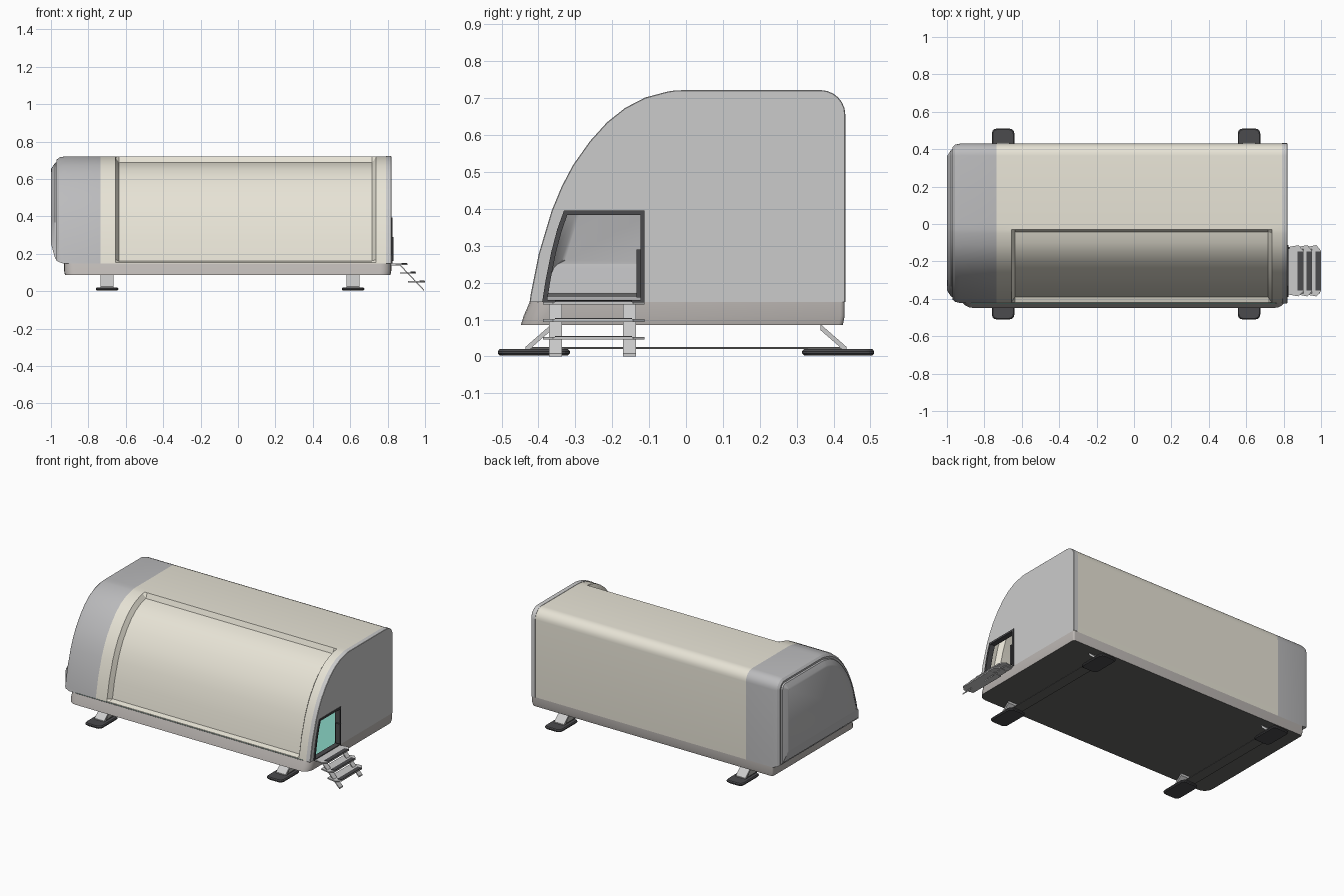
import bpy, bmesh, math
from mathutils import Vector

if "Cube" in bpy.data.objects:
    bpy.data.objects.remove(bpy.data.objects["Cube"])


def mat(name, r, g, b):
    m = bpy.data.materials.new(name)
    m.diffuse_color = (r, g, b, 1)
    m.use_nodes = True
    m.node_tree.nodes["Principled BSDF"].inputs["Base Color"].default_value = m.diffuse_color
    return m


CREAM = mat("cream", .80, .77, .67)
PALE = mat("pale", .78, .77, .79)
GREY = mat("mid_grey", .50, .50, .51)
WARM = mat("warm_grey", .50, .47, .45)
DARK = mat("dark", .07, .07, .075)
UNDER = mat("underside", .13, .13, .125)
TEAL = mat("teal", .25, .65, .55)
LIGHT = mat("light_grey", .62, .62, .62)


def loft(name, rings, m, closed=True, cap0=False, cap1=False):
    """Skin a list of equal-length point rings."""
    bm = bmesh.new()
    vs = [[bm.verts.new(p) for p in r] for r in rings]
    n = len(rings[0])
    for a, b in zip(vs, vs[1:]):
        for i in range(n if closed else n - 1):
            j = (i + 1) % n
            bm.faces.new((a[i], a[j], b[j], b[i]))
    if cap0:
        bm.faces.new(vs[0][::-1])
    if cap1:
        bm.faces.new(vs[-1])
    bmesh.ops.recalc_face_normals(bm, faces=bm.faces)
    me = bpy.data.meshes.new(name)
    bm.to_mesh(me)
    bm.free()
    o = bpy.data.objects.new(name, me)
    bpy.context.collection.objects.link(o)
    me.materials.append(m)
    return o


def box(name, x0, x1, y0, y1, z0, z1, m):
    q = [(x0, y0), (x1, y0), (x1, y1), (x0, y1)]
    return loft(name, [[(x, y, z) for x, y in q] for z in (z0, z1)], m, True, True, True)


def plan(x0, x1, y0, y1, rf, rb, z, n=5):
    """Rounded rectangle at height z: front radius rf, back radius rb."""
    pts = []
    for cx, cy, r, a in ((x1 - rf, y0 + rf, rf, -90), (x1 - rb, y1 - rb, rb, 0),
                         (x0 + rb, y1 - rb, rb, 90), (x0 + rf, y0 + rf, rf, 180)):
        for k in range(n + 1):
            t = math.radians(a + 90 * k / n)
            pts.append((cx + r * math.cos(t), cy + r * math.sin(t), z))
    return pts


def strip(name, path, t, axis, a0, a1, m):
    """Thin bent plate: path in (u, z), thickness t, extruded along axis x or y."""
    loop = list(path) + [(u, z - t) for u, z in reversed(path)]
    P = (lambda a, u, z: (a, u, z)) if axis == 'x' else (lambda a, u, z: (u, a, z))
    return loft(name, [[P(a, u, z) for u, z in loop] for a in (a0, a1)], m, True, True, True)


# Hull cross-section (y, z)
PROFILE = [(-.422, .147), (-.421, .153), (-.419, .168), (-.397, .278), (-.362, .395),
           (-.335, .46), (-.305, .517), (-.259, .582), (-.213, .633), (-.164, .672),
           (-.11, .70), (-.05, .716), (-.03, .719), (0, .72)]
PROFILE += [(.365 + .065 * math.sin(math.radians(a)), .655 + .065 * math.cos(math.radians(a)))
            for a in range(0, 91, 15)] + [(.43, .147)]


def section(x, inset=0, zmin=0, lo=0, hi=99):
    pts = []
    for i, p in enumerate(PROFILE):
        a = Vector(PROFILE[max(i - 1, 0)])
        b = Vector(PROFILE[min(i + 1, len(PROFILE) - 1)])
        d = (b - a).normalized()
        k = inset if lo <= i <= hi else 0
        pts.append((x, p[0] + d.y * k, max(p[1] - d.x * k, zmin)))
    return pts


# Main hull with the long recessed front panel
hull = [section(x, .03 if rec else 0, 0, 2, 11) for x, rec in
        ((-.735, 0), (-.655, 0), (-.637, 1), (.717, 1), (.737, 0), (.79, 0))]
loft("hull", hull, CREAM, False)

# Rear shell segment and bulged end cap
loft("rear_shell", [section(-.735), section(-.93), section(-.957, .006, .155),
                    section(-.97, .018, .163), section(-.968, .032, .17)], GREY)
loft("rear_cap", [section(-.966, .03, .165), section(-.978, .034, .175),
                  section(-.996, .062, .24), section(-1, .072, .25)], GREY, True, False, True)

# Door outline (y, z), its curved side follows the hull
DOOR = [(-.39, .147), (-.38, .21), (-.366, .28), (-.349, .345), (-.331, .395),
        (-.112, .395), (-.112, .147)]

# Entry end wall with a notch for the door, plus its edge band
wall = section(.82) + [(.82, y, z) for y, z in reversed(DOOR)]
loft("end_wall", [wall], PALE, cap1=True)
loft("end_band", [section(.79), section(.79, -.002), section(.818, -.002), section(.82)], PALE, False)

# Door frame
inner = [(-.376, .153), (-.366, .215), (-.353, .28), (-.337, .34), (-.322, .383),
         (-.124, .383), (-.124, .153)]
loft("door_frame", [[(x, y, z) for y, z in l] for x, l in
                    ((.79, DOOR), (.825, DOOR), (.825, inner), (.79, inner), (.79, DOOR))], DARK)
box("door_handle", .80, .832, -.134, -.122, .16, .29, DARK)

# Base skirt, underside and floor
loft("base_skirt", [plan(-.93, .82, -.424, .43, .06, .012, .147),
                    plan(-.93, .82, -.44, .43, .06, .012, .11),
                    plan(-.925, .815, -.448, .425, .06, .012, .085)], WARM)
loft("base_underside", [plan(-.925, .815, -.448, .425, .06, .012, .085)], UNDER, cap0=True)
loft("floor", [plan(-.93, .815, -.424, .428, .06, .012, .149)], TEAL, cap1=True)

# Landing legs: foot pads and bent straps running under the hull
for side, cx in (("rear", -.70), ("entry", .615)):
    strip(side + "_leg_strap", [(-.365, .087), (-.435, .026), (.435, .026), (.365, .087),
                                (.35, .087), (.415, .03), (-.415, .03), (-.35, .087)][:2],
          .016, 'x', cx - .035, cx + .035, LIGHT)
    strip(side + "_leg_strap_back", [(.365, .087), (.435, .026)], .016,
          'x', cx - .035, cx + .035, LIGHT)
    box(side + "_cross_strap", cx - .035, cx + .035, -.43, .43, .02, .025, UNDER)
    for end, s in (("front", -1), ("back", 1)):
        y0, y1 = sorted((s * .315, s * .51))
        loft(f"{side}_{end}_pad", [
            plan(cx - .055, cx + .055, y0 + .005, y1 - .005, .025, .025, .003, 3),
            plan(cx - .06, cx + .06, y0, y1, .025, .025, .008, 3),
            plan(cx - .06, cx + .06, y0, y1, .025, .025, .014, 3),
            plan(cx - .055, cx + .055, y0 + .005, y1 - .005, .025, .025, .02, 3)],
            DARK, True, True, True)

# Entry stairs: two stringers and three treads with dark grip pads
for i, y in enumerate((-.354, -.153)):
    strip(f"stair_stringer_{i + 1}", [(.80, .145), (.865, .145), (.995, .008)], .008,
          'y', y - .018, y + .018, LIGHT)
for i, (x0, x1, z) in enumerate(((.815, .905, .148), (.865, .952, .101), (.91, 1.0, .053))):
    loft(f"stair_tread_{i + 1}", [[(x0, -.375, h), (x1 - .025, -.387, h), (x1, -.36, h),
                                   (x1, -.143, h), (x1 - .025, -.113, h), (x0, -.125, h)]
                                  for h in (z - .007, z)], LIGHT, True, True, True)
    box(f"stair_grip_{i + 1}", x1 - .03, x1 - .002, -.355, -.147, z - .004, z + .003, DARK)

# Smooth the curved skins, keep hard edges
for o in bpy.context.scene.objects:
    o.select_set(True)
    bpy.context.view_layer.objects.active = o
bpy.ops.object.shade_smooth_by_angle(angle=math.radians(30))
